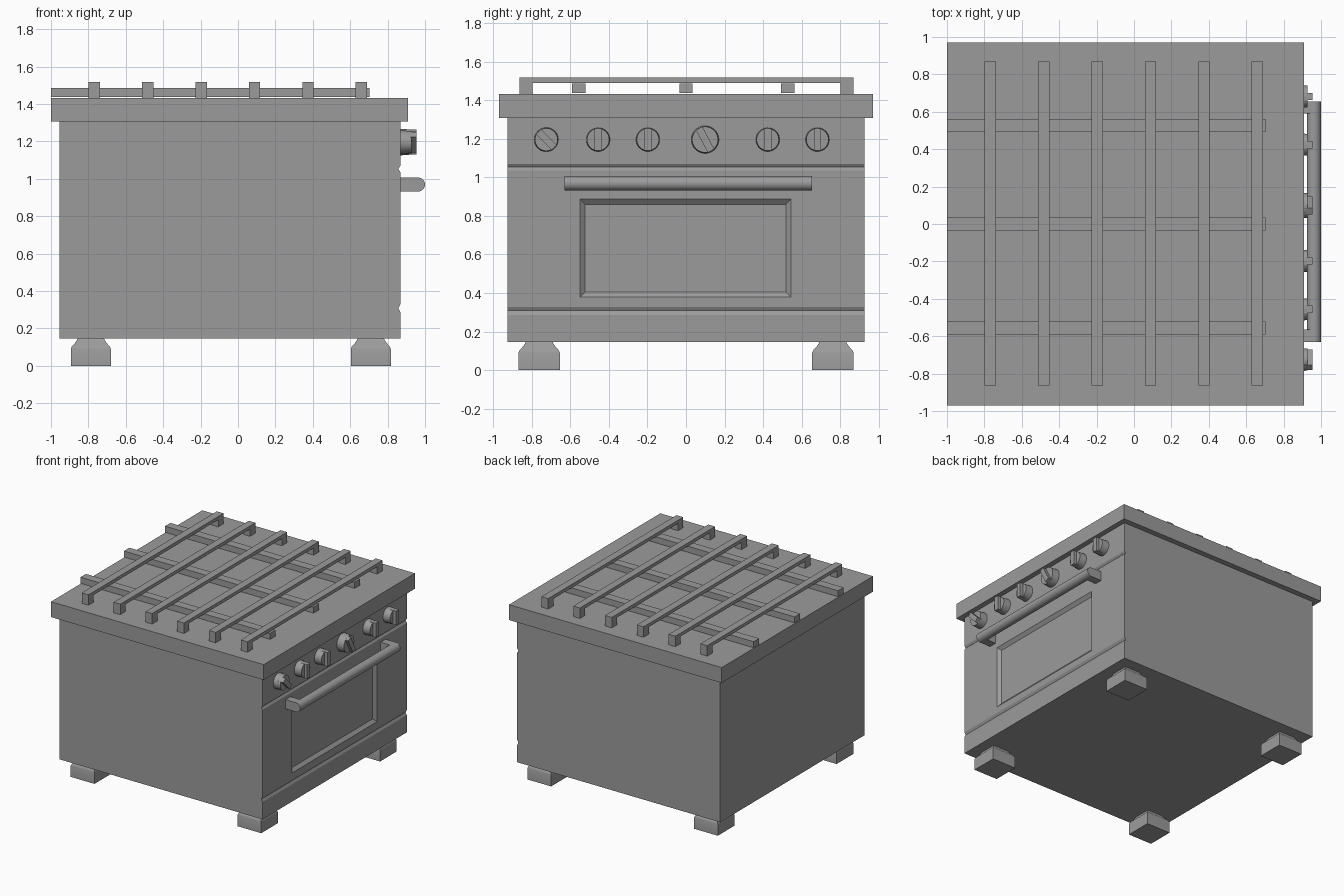
import bpy, bmesh
from math import radians, pi
from mathutils import Matrix, Vector

if "Cube" in bpy.data.objects:
    bpy.data.objects.remove(bpy.data.objects["Cube"])

# Dark grey enamel
grey = bpy.data.materials.new("dark_grey")
grey.diffuse_color = (0.33, 0.33, 0.33, 1)
grey.use_nodes = True
grey.node_tree.nodes["Principled BSDF"].inputs["Base Color"].default_value = grey.diffuse_color


def finish(name, bm, smooth=False):
    bmesh.ops.recalc_face_normals(bm, faces=bm.faces)
    me = bpy.data.meshes.new(name)
    bm.to_mesh(me)
    bm.free()
    me.materials.append(grey)
    ob = bpy.data.objects.new(name, me)
    bpy.context.collection.objects.link(ob)
    if smooth:
        bpy.ops.object.select_all(action='DESELECT')
        ob.select_set(True)
        bpy.context.view_layer.objects.active = ob
        bpy.ops.object.shade_smooth_by_angle(angle=radians(35))
    return ob


def add_box(bm, lo, hi):
    lo, hi = Vector(lo), Vector(hi)
    m = Matrix.Translation((lo + hi) / 2) @ Matrix.Diagonal((*(hi - lo), 1))
    bmesh.ops.create_cube(bm, size=1, matrix=m)


def box(name, lo, hi):
    bm = bmesh.new()
    add_box(bm, lo, hi)
    return finish(name, bm)


def extrude(points, step):
    """Extrude a closed 3D outline along a vector."""
    bm = bmesh.new()
    face = bm.faces.new([bm.verts.new(p) for p in points])
    new = bmesh.ops.extrude_face_region(bm, geom=[face])['geom']
    bmesh.ops.translate(bm, vec=step, verts=[v for v in new if isinstance(v, bmesh.types.BMVert)])
    bmesh.ops.recalc_face_normals(bm, faces=bm.faces)
    return bm


# Body: side profile with two grooves on the oven front (+x)
FX = 0.868
profile = [(-0.955, 0.147), (FX, 0.147), (FX, 0.287), (FX - 0.011, 0.308), (FX, 0.328),
           (FX, 1.036), (FX - 0.011, 1.053), (FX, 1.069), (FX, 1.308), (-0.955, 1.308)]
bm = extrude([(x, -0.925, z) for x, z in profile], (0, 1.85, 0))
# Recessed door panel with sloped edges
for co, no in (((0, -0.55, 0), (0, 1, 0)), ((0, 0.545, 0), (0, 1, 0)),
               ((0, 0, 0.379), (0, 0, 1)), ((0, 0, 0.887), (0, 0, 1))):
    bmesh.ops.bisect_plane(bm, geom=bm.verts[:] + bm.edges[:] + bm.faces[:],
                           plane_co=co, plane_no=no)
door = [f for f in bm.faces
        if (f.calc_center_median() - Vector((FX, -0.0025, 0.633))).length < 0.02]
bmesh.ops.inset_region(bm, faces=door, thickness=0.038, depth=-0.022)
finish("oven_body", bm)

# Cooktop slab
box("cooktop", (-1, -0.97, 1.307), (0.91, 0.97, 1.432))

# Feet: square blocks narrowing toward the body
for i, x in enumerate((-0.787, 0.71)):
    for j, y in enumerate((-0.762, 0.762)):
        bm = bmesh.new()
        rings = []
        for r, z in ((0.107, 0), (0.107, 0.09), (0.101, 0.104), (0.086, 0.12), (0.074, 0.137), (0.068, 0.152)):
            rings.append([bm.verts.new((x + a * r, y + b * r, z))
                          for a, b in ((-1, -1), (1, -1), (1, 1), (-1, 1))])
        bm.faces.new(rings[0])
        bm.faces.new(rings[-1])
        for low, up in zip(rings, rings[1:]):
            for k in range(4):
                n = (k + 1) % 4
                bm.faces.new((low[k], low[n], up[n], up[k]))
        finish(f"foot_{i}_{j}", bm, smooth=True)

# Grate: long bridge-shaped bars over three cross bars
Y0, Y1, T = -0.863, 0.868, 0.067
bridge = [(Y0, 1.431), (Y0 + T, 1.431), (Y0 + T, 1.49), (Y1 - T, 1.49),
          (Y1 - T, 1.431), (Y1, 1.431), (Y1, 1.517), (Y0, 1.517)]
for i in range(6):
    x = -0.798 + 0.2855 * i
    finish(f"grate_bar_{i}", extrude([(x, y, z) for y, z in bridge], (0.06, 0, 0)))
for i, y in enumerate((-0.557, 0, 0.527)):
    box(f"grate_cross_bar_{i}", (-1, y - 0.035, 1.437), (0.703, y + 0.035, 1.486))

# Knobs: tapered disc with a raised grip
knobs = [(-0.725, 0.063, 45), (-0.456, 0.062, 0), (-0.198, 0.062, 0),
         (0.099, 0.072, 28), (0.424, 0.062, 0), (0.682, 0.062, 0)]
for i, (y, r, turn) in enumerate(knobs):
    bm = bmesh.new()
    bmesh.ops.create_cone(bm, cap_ends=True, segments=32, radius1=r, radius2=r * 0.93, depth=0.065,
                          matrix=Matrix.Translation((0.0275, 0, 0)) @ Matrix.Rotation(pi / 2, 4, 'Y'))
    add_box(bm, (0.03, -0.019, -r * 0.92), (0.086, 0.019, r * 0.92))
    bmesh.ops.transform(bm, verts=bm.verts,
                        matrix=Matrix.Translation((FX, y, 1.196)) @ Matrix.Rotation(radians(turn), 4, 'X'))
    finish(f"knob_{i}", bm, smooth=True)

# Door handle: round rail on two end brackets
bm = bmesh.new()
bmesh.ops.create_cone(bm, cap_ends=True, segments=32, radius1=0.0375, radius2=0.0375, depth=1.285,
                      matrix=Matrix.Translation((0.9625, 0.0125, 0.969)) @ Matrix.Rotation(pi / 2, 4, 'X'))
finish("handle_rail", bm, smooth=True)
for side, y in (("left", -0.63), ("right", 0.59)):
    box(f"handle_bracket_{side}", (FX - 0.01, y, 0.932), (0.9625, y + 0.065, 1.006))
